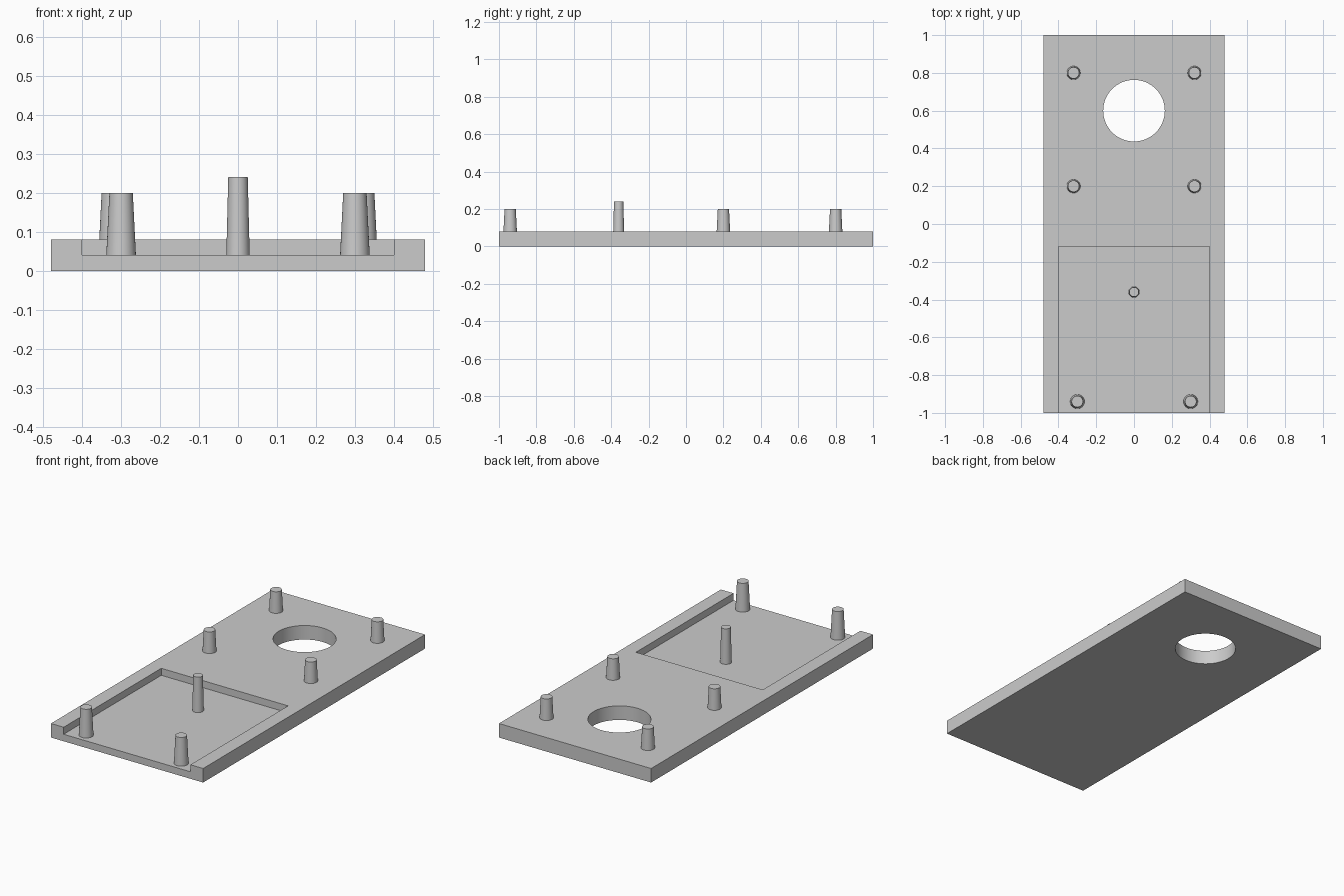
import bpy
import math

cube = bpy.data.objects.get("Cube")
if cube:
    bpy.data.objects.remove(cube, do_unlink=True)

# Single flat colour
grey = bpy.data.materials.new("light_grey")
grey.use_nodes = True
colour = (0.6, 0.6, 0.6, 1)
grey.diffuse_color = colour
grey.node_tree.nodes["Principled BSDF"].inputs["Base Color"].default_value = colour


def box(name, x0, x1, y0, y1, z0, z1):
    bpy.ops.mesh.primitive_cube_add(size=1)
    ob = bpy.context.object
    ob.name = name
    ob.location = ((x0 + x1) / 2, (y0 + y1) / 2, (z0 + z1) / 2)
    ob.scale = (x1 - x0, y1 - y0, z1 - z0)
    bpy.ops.object.transform_apply(location=True, scale=True)
    ob.data.materials.append(grey)
    return ob


def peg(name, x, y, z0, z1, r0, r1, sides=32):
    bpy.ops.mesh.primitive_cone_add(vertices=sides, radius1=r0, radius2=r1,
                                    depth=z1 - z0, location=(x, y, (z0 + z1) / 2))
    ob = bpy.context.object
    ob.name = name
    ob.data.materials.append(grey)
    bpy.ops.object.shade_smooth_by_angle(angle=math.radians(30))
    return ob


def cut(target, cutter):
    mod = target.modifiers.new(cutter.name, 'BOOLEAN')
    mod.operation = 'DIFFERENCE'
    mod.solver = 'EXACT'
    mod.object = cutter
    cutter.hide_render = True
    cutter.display_type = 'WIRE'
    bpy.ops.object.select_all(action='DESELECT')
    bpy.context.view_layer.objects.active = target
    target.select_set(True)
    bpy.ops.object.modifier_apply(modifier=mod.name)
    bpy.data.objects.remove(cutter, do_unlink=True)


# Base plate with an open-fronted recess and a round through hole
plate = box("base_plate", -0.48, 0.48, -1, 1, 0, 0.08)
cut(plate, box("recess_cutter", -0.4, 0.4, -1.2, -0.12, 0.04, 0.2))
cut(plate, peg("hole_cutter", 0, 0.6, -0.1, 0.2, 0.163, 0.163, 64))
bpy.ops.object.shade_smooth_by_angle(angle=math.radians(30))

# Tapered pegs, mirrored left and right
for side, s in (("left", 1), ("right", -1)):
    peg(f"rear_peg_{side}", s * 0.32, 0.8, 0.08, 0.2, 0.036, 0.03)
    peg(f"middle_peg_{side}", s * 0.32, 0.2, 0.08, 0.2, 0.036, 0.03)
    peg(f"front_peg_{side}", s * 0.3, -0.94, 0.04, 0.2, 0.038, 0.03)

# Taller slim peg in the recess
peg("centre_peg", 0, -0.36, 0.04, 0.24, 0.03, 0.025)
